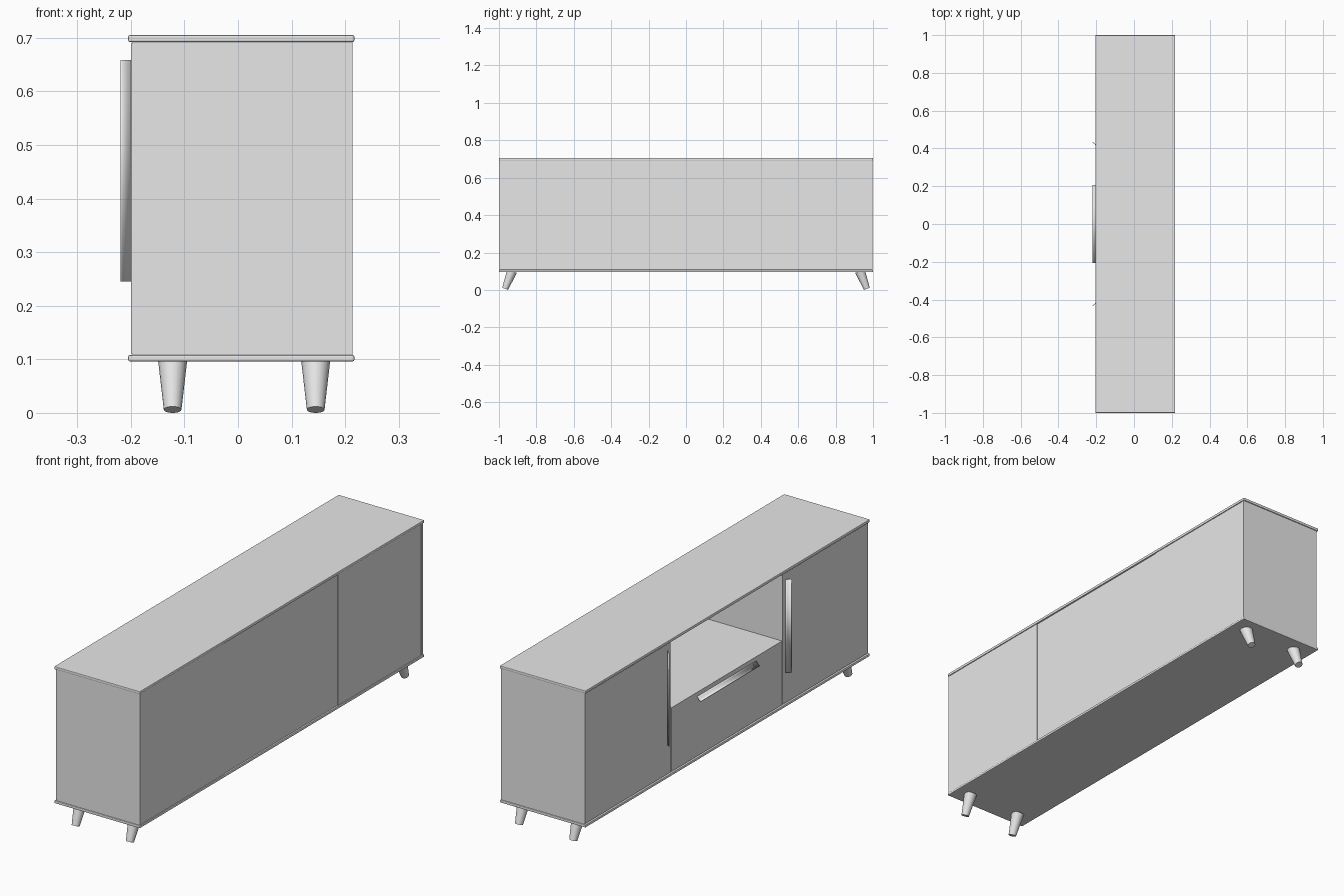
import bpy, bmesh, math
from mathutils import Vector

old = bpy.data.objects.get("Cube")
if old:
    bpy.data.objects.remove(old, do_unlink=True)

grey = bpy.data.materials.new("light_grey")
grey.use_nodes = True
tone = (0.8, 0.8, 0.8, 1)
grey.diffuse_color = tone
grey.node_tree.nodes["Principled BSDF"].inputs["Base Color"].default_value = tone


def finish(name, bm, smooth=False):
    bmesh.ops.recalc_face_normals(bm, faces=bm.faces[:])
    mesh = bpy.data.meshes.new(name)
    bm.to_mesh(mesh)
    bm.free()
    mesh.materials.append(grey)
    ob = bpy.data.objects.new(name, mesh)
    bpy.context.collection.objects.link(ob)
    if smooth:
        bpy.ops.object.select_all(action='DESELECT')
        bpy.context.view_layer.objects.active = ob
        ob.select_set(True)
        bpy.ops.object.shade_smooth_by_angle(angle=math.radians(35))
    return ob


def box(name, x, y, z, bevel=0.0):
    """Box between the (low, high) limits on each axis."""
    bm = bmesh.new()
    bmesh.ops.create_cube(bm, size=1)
    for v in bm.verts:
        v.co = [r[0] if c < 0 else r[1] for c, r in zip(v.co, (x, y, z))]
    ob = finish(name, bm)
    if bevel:
        mod = ob.modifiers.new("soft_edge", 'BEVEL')
        mod.width = bevel
        mod.segments = 2
    return ob


FRONT, BACK = -0.2, 0.214
LOW, HIGH = 0.108, 0.692
SPLIT = 0.39      # partition position
SHELF = 0.395     # open niche floor

# Top and bottom boards
box("top_board", (-0.205, 0.217), (-1, 1), (HIGH, 0.705), 0.003)
box("bottom_board", (-0.205, 0.217), (-1, 1), (0.096, LOW), 0.003)

# Ends, partitions and doors
for side, s in (("left", 1), ("right", -1)):
    def span(a, b):
        return tuple(sorted((s * a, s * b)))
    box(side + "_end_panel", (FRONT + 0.003, BACK), span(0.984, 0.996), (LOW, HIGH))
    box(side + "_partition", (FRONT + 0.004, 0.2), span(SPLIT, SPLIT + 0.012), (LOW, HIGH))
    box(side + "_door", (FRONT, FRONT + 0.015), span(SPLIT + 0.003, 0.994),
        (LOW + 0.003, HIGH - 0.003))
    box(side + "_back_panel", (0.2, BACK - 0.001), span(0.4, 0.984), (LOW, HIGH))

# Middle bay
box("middle_back_panel", (0.2, BACK - 0.004), (-0.4, 0.4), (LOW, HIGH))
box("niche_shelf", (FRONT + 0.015, 0.2), (-SPLIT, SPLIT), (SHELF - 0.012, SHELF))
box("drawer_front", (FRONT, FRONT + 0.015), (-SPLIT + 0.001, SPLIT - 0.001),
    (LOW + 0.003, SHELF))


def handle(name, place):
    """Thin curved blade; place(out, lean, along) gives a point."""
    bm = bmesh.new()
    steps = 6
    rows = []
    for i in range(steps + 1):
        t = i / steps
        out = 0.019 * t
        lean = 0.017 * t + 0.004 * math.sin(math.pi * t)
        rows.append([bm.verts.new(place(out, lean, a)) for a in (-0.207, 0.207)])
    for a, b in zip(rows, rows[1:]):
        bm.faces.new((a[0], a[1], b[1], b[0]))
    ob = finish(name, bm, True)
    mod = ob.modifiers.new("sheet", 'SOLIDIFY')
    mod.thickness = 0.003
    mod.offset = 0


# Pulls on the doors and drawer
for side, s in (("left", 1), ("right", -1)):
    handle(side + "_door_handle",
           lambda o, l, a: (FRONT - o, s * (0.414 + l), 0.452 + a))
handle("drawer_handle", lambda o, l, a: (FRONT - o, a, 0.376 - l))

# Splayed tapered legs
for end, s in (("left", 1), ("right", -1)):
    for pos, x in (("front", -0.122), ("back", 0.145)):
        top, foot = Vector((x, s * 0.93, 0.101)), Vector((x, s * 0.967, 0.006))
        axis = top - foot
        bm = bmesh.new()
        bmesh.ops.create_cone(bm, cap_ends=True, segments=20, radius1=0.0165,
                              radius2=0.0275, depth=axis.length)
        turn = axis.to_track_quat('Z', 'Y').to_matrix()
        for v in bm.verts:
            v.co = turn @ v.co + (top + foot) / 2
        finish(end + "_" + pos + "_leg", bm, True)
